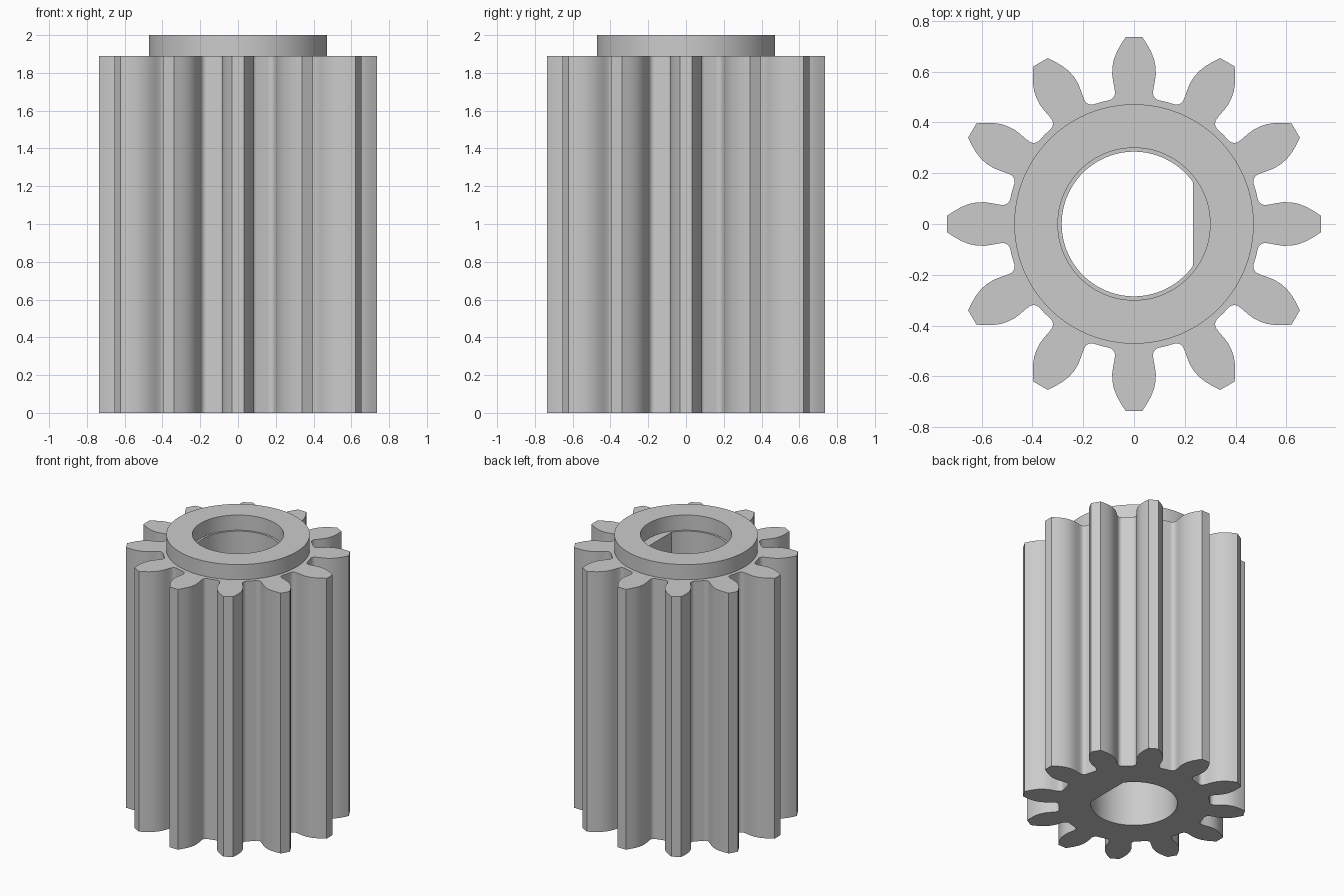
import bpy, bmesh
from math import radians, degrees, sin, cos, atan2, hypot, sqrt, tau

TEETH = 12
BODY_TOP, COLLAR_TOP = 1.89, 2.0
BORE, FLAT_X = 0.285, 0.232
COUNTERBORE, COLLAR = 0.30, 0.472

cube = bpy.data.objects.get("Cube")
if cube:
    bpy.data.objects.remove(cube, do_unlink=True)

steel = bpy.data.materials.new("grey steel")
steel.use_nodes = True
grey = (0.6, 0.6, 0.6, 1)
steel.diffuse_color = grey
steel.node_tree.nodes["Principled BSDF"].inputs["Base Color"].default_value = grey


def circle(r, n=96):
    return [(r * cos(tau * i / n), r * sin(tau * i / n)) for i in range(n)]


def gear_outline():
    # Half a tooth along +x: tip, curved flank, root fillet
    half = [(0.736, 0.033), (0.71, 0.05), (0.68, 0.067), (0.65, 0.079),
            (0.62, 0.085), (0.59, 0.086), (0.56, 0.082), (0.537, 0.077)]
    cx, cy, fillet = 0.517, 0.105, 0.03
    end = 180 + degrees(atan2(cy, cx))
    for i in range(7):
        a = radians(270 + (end - 270) * i / 6)
        half.append((cx + fillet * cos(a), cy + fillet * sin(a)))
    root = hypot(cx, cy) - fillet
    tooth = [(x, -y) for x, y in reversed(half)] + half
    mid = tau / TEETH / 2
    tooth.append((root * cos(mid), root * sin(mid)))
    points = []
    for k in range(TEETH):
        c, s = cos(tau * k / TEETH), sin(tau * k / TEETH)
        points += [(x * c - y * s, x * s + y * c) for x, y in tooth]
    return points


def d_bore():
    # Round hole with one flat on the +x side
    start = atan2(sqrt(BORE**2 - FLAT_X**2), FLAT_X)
    n = 72
    angles = [start + (tau - 2 * start) * i / n for i in range(n + 1)]
    return [(BORE * cos(a), BORE * sin(a)) for a in angles]


def hollow_prism(name, outer, inner, z0, z1, bottom=True):
    bm = bmesh.new()
    rims = {z0: [], z1: []}
    for loop in (outer, inner):
        low, high = [[bm.verts.new((x, y, z)) for x, y in loop] for z in (z0, z1)]
        n = len(loop)
        for i in range(n):
            j = (i + 1) % n
            bm.faces.new((low[i], low[j], high[j], high[i]))
            rims[z0].append(bm.edges.get((low[i], low[j])))
            rims[z1].append(bm.edges.get((high[i], high[j])))
    for z, edges in rims.items():
        if z == z1 or bottom:
            bmesh.ops.triangle_fill(bm, edges=edges, use_beauty=True,
                                    use_dissolve=False, normal=(0, 0, 1))
    bmesh.ops.recalc_face_normals(bm, faces=bm.faces)
    mesh = bpy.data.meshes.new(name)
    bm.to_mesh(mesh)
    bm.free()
    mesh.materials.append(steel)
    obj = bpy.data.objects.new(name, mesh)
    bpy.context.collection.objects.link(obj)
    bpy.ops.object.select_all(action="DESELECT")
    obj.select_set(True)
    bpy.context.view_layer.objects.active = obj
    bpy.ops.object.shade_smooth_by_angle(angle=radians(30))
    return obj


# Toothed body with keyed bore, and the raised collar with its wider bore
hollow_prism("gear_body", gear_outline(), d_bore(), 0, BODY_TOP)
hollow_prism("top_collar", circle(COLLAR), circle(COUNTERBORE),
             BODY_TOP, COLLAR_TOP, bottom=False)
